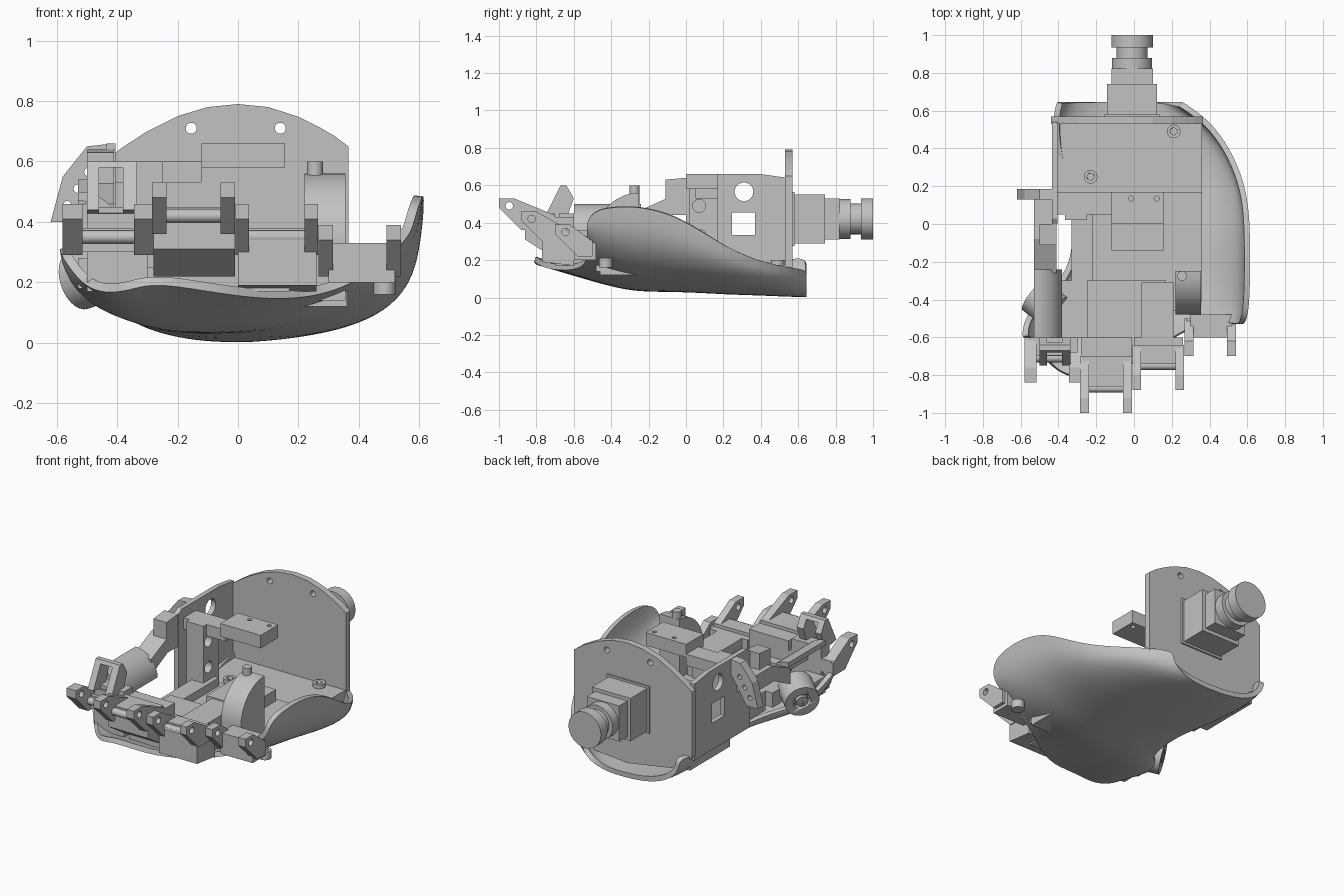
import bpy, bmesh
from math import sin, cos, pi, radians
from mathutils import Matrix, Vector

cube = bpy.data.objects.get("Cube")
if cube:
    bpy.data.objects.remove(cube, do_unlink=True)

gray = bpy.data.materials.new("plain gray")
gray.use_nodes = True
gray.diffuse_color = (0.54, 0.54, 0.54, 1)
gray.node_tree.nodes["Principled BSDF"].inputs["Base Color"].default_value = gray.diffuse_color


def finish(name, bm, smooth=False, recalc=True):
    if recalc:
        bmesh.ops.recalc_face_normals(bm, faces=bm.faces)
    mesh = bpy.data.meshes.new(name)
    bm.to_mesh(mesh)
    bm.free()
    ob = bpy.data.objects.new(name, mesh)
    bpy.context.collection.objects.link(ob)
    mesh.materials.append(gray)
    if smooth:
        smooth_by_angle(ob)
    return ob


def activate(ob):
    bpy.ops.object.select_all(action='DESELECT')
    ob.select_set(True)
    bpy.context.view_layer.objects.active = ob


def smooth_by_angle(ob):
    activate(ob)
    bpy.ops.object.shade_smooth_by_angle(angle=radians(35))


def prism(name, pts, axis, lo, hi, smooth=False):
    """Extrude a 2D outline along an axis: x takes (y,z), y takes (x,z), z takes (x,y)."""
    place = {'x': lambda p, d: (d, p[0], p[1]),
             'y': lambda p, d: (p[0], d, p[1]),
             'z': lambda p, d: (p[0], p[1], d)}[axis]
    bm = bmesh.new()
    low = [bm.verts.new(place(p, lo)) for p in pts]
    high = [bm.verts.new(place(p, hi)) for p in pts]
    bm.faces.new(low)
    bm.faces.new(high)
    n = len(pts)
    for i in range(n):
        k = (i + 1) % n
        bm.faces.new((low[i], low[k], high[k], high[i]))
    return finish(name, bm, smooth)


def box(name, x0, x1, y0, y1, z0, z1):
    return prism(name, [(x0, y0), (x1, y0), (x1, y1), (x0, y1)], 'z', z0, z1)


def disc(name, a, b, r, axis, lo, hi, n=32):
    pts = [(a + r * cos(2 * pi * i / n), b + r * sin(2 * pi * i / n)) for i in range(n)]
    return prism(name, pts, axis, lo, hi, True)


def cut(ob, *tools):
    for tool in tools:
        tool.hide_render = True
        mod = ob.modifiers.new("cut", 'BOOLEAN')
        mod.operation, mod.solver, mod.object = 'DIFFERENCE', 'EXACT', tool
        activate(ob)
        bpy.ops.object.modifier_apply(modifier=mod.name)
        bpy.data.objects.remove(tool, do_unlink=True)
    return ob


# Palm shell: (y left, y middle, y right, x left, z left, x middle, z middle, x right, z right, dip)
stations = [
    (-.60, -.82, -.53, -.59, .32, -.27, .20, .585, .41, .08),
    (-.53, -.64, -.49, -.59, .29, -.24, .13, .60, .46, .03),
    (-.42, -.45, -.42, -.53, .18, -.20, .07, .61, .48, 0),
    (-.28, -.28, -.28, -.36, .12, -.15, .03, .615, .49, 0),
    (-.10, -.10, -.10, -.32, .11, -.06, .03, .615, .455, 0),
    (.06, .06, .06, -.33, .12, 0, .025, .61, .37, 0),
    (.22, .22, .22, -.38, .15, 0, .015, .585, .265, 0),
    (.40, .40, .40, -.42, .18, 0, .01, .51, .19, 0),
    (.55, .55, .55, -.43, .20, 0, .003, .40, .16, 0),
    (.645, .645, .645, -.41, .21, 0, .001, .26, .15, 0),
]
bm = bmesh.new()
rows = []
half = 8
for yl, ym, yr, xl, zl, xm, zm, xr, zr, dip in stations:
    row = []
    for j in range(-half, half + 1):
        t = abs(j) / half
        xe, ze, ye = (xl, zl, yl) if j < 0 else (xr, zr, yr)
        across = sin(t * pi / 2) ** .85
        rise = 1 - max(cos(t * pi / 2), 0) ** .85
        blend = min(1, t * (1.2 if j < 0 else 2))
        blend = blend * blend * (3 - 2 * blend)
        sag = dip * sin(pi * min(1, t * 1.4)) * (.6 if j < 0 else 1)
        row.append(bm.verts.new((xm + (xe - xm) * across, ym + (ye - ym) * blend,
                                 zm + (ze - zm) * rise - sag)))
    rows.append(row)
for a, b in zip(rows, rows[1:]):
    for j in range(2 * half):
        bm.faces.new((a[j], a[j + 1], b[j + 1], b[j]))
shell = finish("palm_shell", bm, recalc=False)
shell.modifiers.new("round", 'SUBSURF').levels = 2
wall = shell.modifiers.new("wall", 'SOLIDIFY')
wall.thickness, wall.offset = .03, 1
activate(shell)
for m in list(shell.modifiers):
    bpy.ops.object.modifier_apply(modifier=m.name)
smooth_by_angle(shell)

# Wrist plate with two screw holes
top = [(.365, .65), (.32, .684), (.27, .713), (.2, .748), (.1, .78), (0, .79), (-.1, .78), (-.2, .75),
       (-.3, .7), (-.37, .655), (-.44, .605)]
plate = prism("wrist_plate", top + [(-.44, .2), (-.3, .1), (0, .05), (.22, .07), (.365, .15)], 'y', .53, .57)
cut(plate, *[disc("hole", x, .71, .018, 'y', .4, .7) for x in (-.155, .14)])

# Wrist connector
for i, (w, y0, y1) in enumerate([(.145, .565, .58), (.132, .575, .742), (.11, .74, .822)]):
    box("connector_block_%d" % i, -.01 - w, -.01 + w, y0, y1, .42 - w, .42 + w)
for name, r, y0, y1 in [("collar", .106, .82, .88), ("neck", .082, .87, .94), ("cap", .11, .935, 1)]:
    disc("connector_" + name, -.01, .42, r, 'y', y0, y1, 48)

# Left side wall with a round and a square opening
side = prism("side_wall", [(0, .17), (.54, .17), (.54, .64), (.4, .66), (.03, .66), (0, .64)], 'x', -.435, -.405)
cut(side, disc("hole", .31, .565, .05, 'x', -.6, -.2), box("window", -.6, -.2, .245, .37, .335, .455))

# Pillar, its bar and the overhanging mounting block
pillar = box("pillar", -.365, -.25, .02, .17, .15, .6)
cut(pillar, disc("hole", .07, .49, .035, 'x', -.5, -.1), disc("hole", .07, .33, .035, 'x', -.5, -.1))
box("pillar_bar", -.405, -.12, .05, .17, .53, .6)
block = box("mounting_block", -.12, .155, 0, .17, .58, .66)
cut(block, *[disc("hole", x, .135, .013, 'z', .5, .7) for x in (-.015, .12)])

# Floor and the stepped mounts on it
box("floor_rear", -.405, .36, .15, .54, .1, .175)
box("floor_middle", -.25, .36, -.46, .17, .12, .2)
box("floor_front", -.25, .17, -.7, -.3, .17, .3)
box("floor_side", -.38, -.25, -.6, -.3, .16, .25)
box("side_step", -.33, -.22, -.3, .13, .13, .25)
box("center_step", -.12, .155, -.14, .15, .15, .27)
box("right_step", .04, .21, -.62, -.31, .17, .36)
box("front_ledge", .3, .52, -.6, -.48, .2, .33)
for x, y, z in [(.21, .49, .2), (-.23, .25, .2), (.485, -.43, .21)]:
    cut(disc("screw_boss", x, y, .036, 'z', .16, z), disc("hole", x, y, .018, 'z', z - .03, z + .1))

# Rounded rib with a peg
arc = [(-.25 - .23 * cos(i * pi / 24), .33 + .23 * sin(i * pi / 24)) for i in range(13)]
prism("rounded_rib", [(-.48, .14)] + arc + [(-.25, .14)], 'x', .22, .355, True)
disc("rib_peg", .255, -.275, .026, 'z', .5, .6)


# Knuckles: two slanted drilled lugs joined by a pin and a cross block
def knuckle(name, x0, x1, y, z, w, depth):
    shape = [(0, 0), (0, -.05), (.12, -.17), (depth, -.17), (depth, -.09), (.08, 0)]
    pts = [(y + a, z + b) for a, b in shape]
    for tag, lo in (("right", x0), ("left", x1 - w)):
        lug = prism(name + "_lug_" + tag, pts, 'x', lo, lo + w)
        cut(lug, disc("hole", y + .055, z - .04, .02, 'x', lo - .1, lo + .2))
    box(name + "_block", x0 + .01, x1 - .01, y + .14, y + depth, z - .16, z - .08)
    disc(name + "_pin", y + .13, z - .11, .022, 'x', x0, x1)


knuckle("first_knuckle", -.58, -.28, -.84, .46, .065, .24)
knuckle("second_knuckle", -.285, -.01, -1, .53, .048, .3)
knuckle("third_knuckle", -.008, .265, -.88, .46, .045, .24)
knuckle("fourth_knuckle", .267, .54, -.7, .39, .048, .2)
prism("second_base", [(-.86, .31), (-.72, .22), (-.6, .22), (-.6, .43), (-.74, .43), (-.86, .39)], 'x', -.28, -.01)
prism("third_base", [(-.77, .19), (-.6, .17), (-.6, .36), (-.77, .36)], 'x', 0, .26)
box("first_base", -.5, -.3, -.68, -.6, .17, .45)

# Upright window frame above the first knuckle
frame = prism("upright_frame", [(-.75, .44), (-.67, .6), (-.64, .6), (-.6, .53), (-.64, .42)], 'x', -.5, -.335)
cut(frame, box("window", -.46, -.38, -.9, -.4, .43, .58))

# Thumb cover, a thin curved band running front to back, open below
ring = [(r, i * pi / 20) for r, steps in ((.15, range(11)), (.12, range(10, -1, -1))) for i in steps]
prism("thumb_cover", [(-.53 + r * cos(a), .35 + r * sin(a)) for r, a in ring], 'y', -.6, -.24, True)

# Thumb motor, a tilted ring with a hub
aim = Vector((-.75, .6, -.25)).to_track_quat('Z', 'Y').to_matrix().to_4x4()
seat = Matrix.Translation((-.475, -.42, .225)) @ aim
motor = cut(disc("thumb_motor", 0, 0, .1, 'z', -.08, .07, 48), disc("hole", 0, 0, .05, 'z', .04, .2))
for part in (motor, disc("thumb_hub", 0, 0, .035, 'z', 0, .07)):
    part.matrix_world = seat
box("motor_mount", -.53, -.4, -.6, -.38, .18, .28)

# Thumb arm and the drilled bracket beside the side wall
prism("thumb_arm", [(-.26, .36), (-.1, .44), (.13, .44), (.13, .54), (-.08, .54), (-.26, .46)], 'x', -.53, -.41)
prism("thumb_block", [(-.11, .44), (0, .44), (0, .64), (-.11, .63)], 'x', -.5, -.41)
bracket = prism("thumb_bracket", [(-.62, .4), (-.58, .55), (-.5, .65), (-.41, .66), (-.41, .6), (-.48, .5), (-.54, .4)],
                'y', .13, .185)
cut(bracket, *[disc("hole", -.565 + i * .035, .455 + i * .055, .014, 'y', 0, .3) for i in range(3)])
